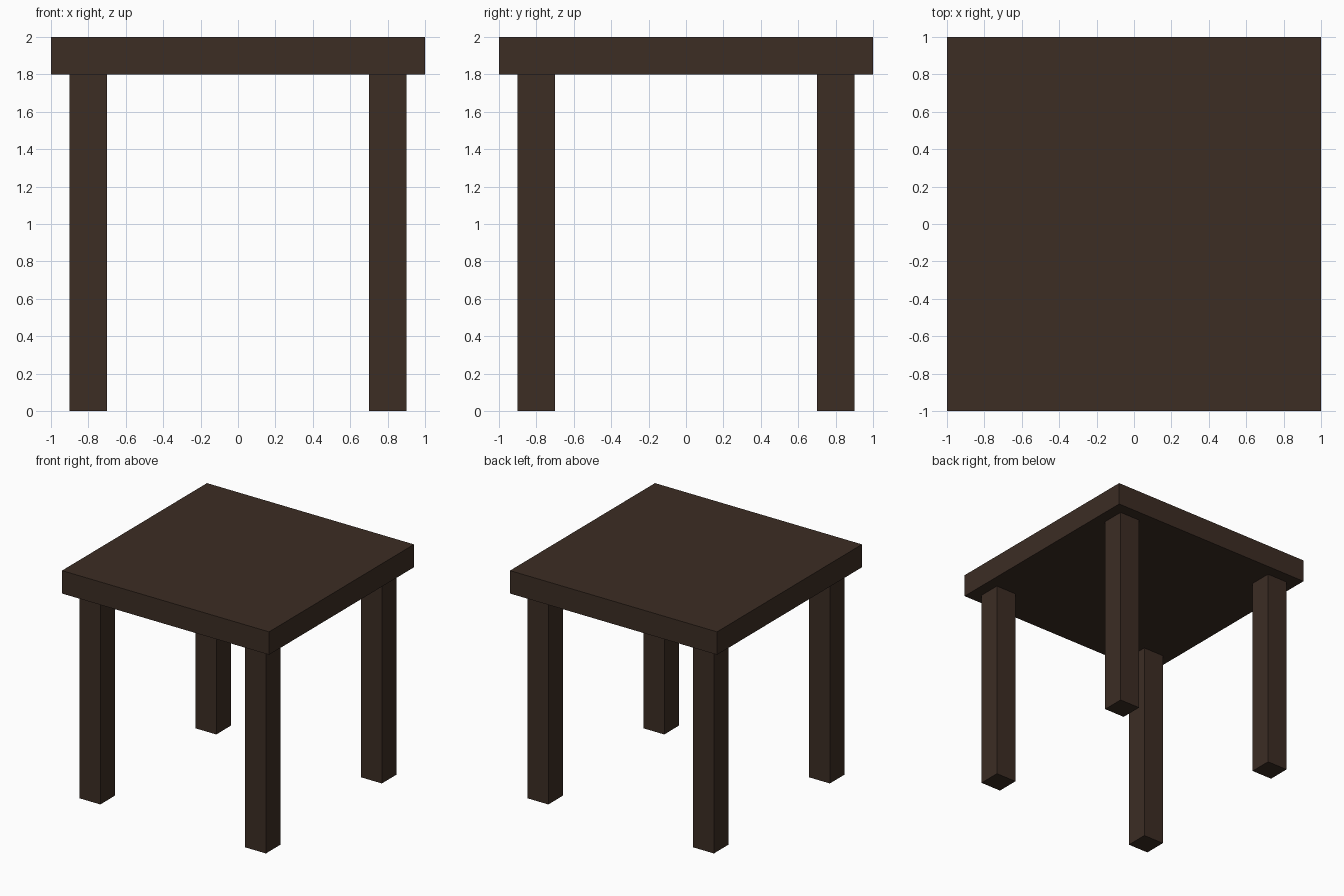
import bpy

if "Cube" in bpy.data.objects:
    bpy.data.objects.remove(bpy.data.objects["Cube"])

# single dark wood colour
wood = bpy.data.materials.new("dark_brown_wood")
wood.diffuse_color = (0.045, 0.026, 0.0175, 1.0)
wood.use_nodes = True
wood.node_tree.nodes["Principled BSDF"].inputs["Base Color"].default_value = wood.diffuse_color


def box(name, centre, size):
    """Flat-faced box with its scale applied."""
    bpy.ops.mesh.primitive_cube_add(size=1, location=centre)
    obj = bpy.context.object
    obj.name = name
    obj.scale = size
    bpy.ops.object.transform_apply(location=False, rotation=False, scale=True)
    obj.data.materials.append(wood)
    return obj


TOP_THICK = 0.2
LEG_HEIGHT = 1.8
LEG_WIDTH = 0.2
LEG_OFFSET = 0.8

# square table top
box("table_top", (0, 0, LEG_HEIGHT + TOP_THICK / 2), (2, 2, TOP_THICK))

# four square legs, inset from the corners
for y_name, sy in (("front", -1), ("back", 1)):
    for x_name, sx in (("left", -1), ("right", 1)):
        box(f"{y_name}_{x_name}_leg",
            (sx * LEG_OFFSET, sy * LEG_OFFSET, LEG_HEIGHT / 2),
            (LEG_WIDTH, LEG_WIDTH, LEG_HEIGHT))
